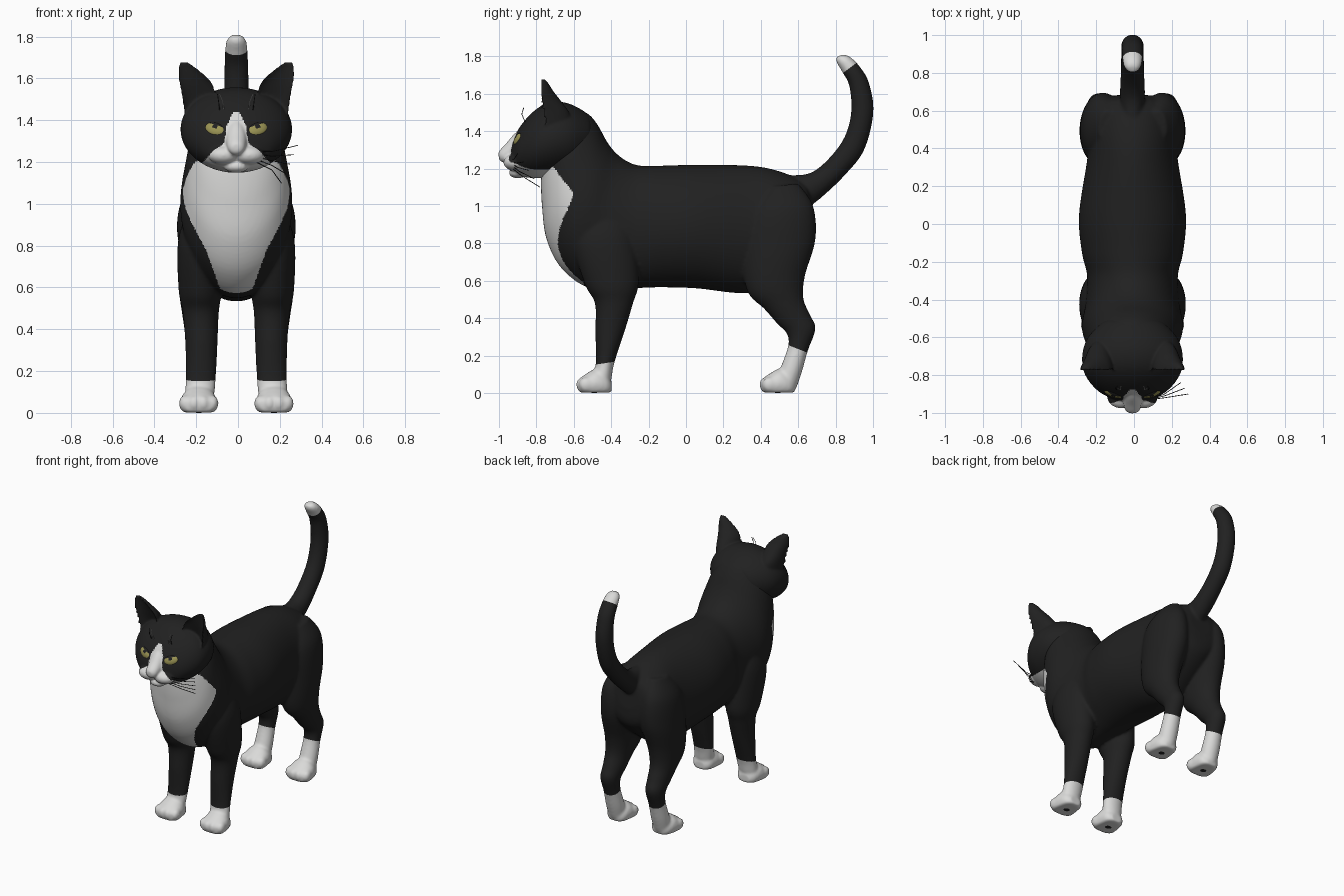
import bpy, bmesh, math
from mathutils import Vector, Quaternion
from mathutils.bvhtree import BVHTree

if "Cube" in bpy.data.objects:
    bpy.data.objects.remove(bpy.data.objects["Cube"], do_unlink=True)


def material(name, rgb):
    m = bpy.data.materials.new(name)
    m.use_nodes = True
    m.diffuse_color = (*rgb, 1)
    bsdf = m.node_tree.nodes["Principled BSDF"]
    bsdf.inputs["Base Color"].default_value = (*rgb, 1)
    bsdf.inputs["Roughness"].default_value = 0.8
    return m


COAT = material("black fur", (0.015, 0.015, 0.015))
WHITE = material("white fur", (0.70, 0.70, 0.69))
EYE = material("olive eye", (0.33, 0.30, 0.09))
NOSE = material("tan nose", (0.45, 0.38, 0.17))
made = []


def lerp_table(table, v):
    """Piecewise linear lookup, zero outside the table."""
    for (a, fa), (b, fb) in zip(table, table[1:]):
        if a <= v <= b:
            return fa + (fb - fa) * (v - a) / (b - a)
    return 0


def spline(rows, steps):
    """Catmull-Rom interpolation of section rows."""
    pts = [rows[0]] + rows + [rows[-1]]
    out = []
    for p0, p1, p2, p3 in zip(pts, pts[1:], pts[2:], pts[3:]):
        for i in range(steps):
            t = i / steps
            out.append([b + 0.5 * t * (c - a + t * (2 * a - 5 * b + 4 * c - d + t * (3 * (b - c) + d - a)))
                        for a, b, c, d in zip(p0, p1, p2, p3)])
    return out + [rows[-1]]


def finish(name, bm, mats=(), rule=None):
    for f in bm.faces:
        f.smooth = True
        f.material_index = int(rule(f.calc_center_median())) if rule else 0
    me = bpy.data.meshes.new(name)
    bm.to_mesh(me)
    bm.free()
    for m in mats:
        me.materials.append(m)
    ob = bpy.data.objects.new(name, me)
    bpy.context.collection.objects.link(ob)
    made.append(ob)
    return ob


def loft(name, rows, side=1, scoop=1, floor=None, seg=40, steps=6):
    """Elliptical sections: upper/back (y, z), lower/front (y, z), half width, centre x."""
    bm = bmesh.new()
    rings = []
    for ty, tz, by, bz, w, cx in spline([(*r, 0)[:6] for r in rows], steps):
        ring = []
        for i in range(seg):
            a = math.tau * i / seg
            s = math.sin(a)
            s *= scoop if s < 0 else 1
            z = (tz + bz) / 2 + s * (tz - bz) / 2
            if floor is not None:
                z = max(z, floor)
            ring.append(bm.verts.new((side * (cx + w * math.cos(a)), (ty + by) / 2 + s * (ty - by) / 2, z)))
        rings.append(ring)
    for r, q in zip(rings, rings[1:]):
        for i in range(seg):
            j = (i + 1) % seg
            bm.faces.new((r[i], r[j], q[j], q[i]))
    bm.faces.new(rings[0])
    bm.faces.new(rings[-1])
    bmesh.ops.recalc_face_normals(bm, faces=bm.faces)
    return finish(name, bm)


def ball(name, loc, radii, mats=(), rule=None, rot=None):
    bm = bmesh.new()
    bmesh.ops.create_uvsphere(bm, u_segments=24, v_segments=16, radius=1)
    for v in bm.verts:
        v.co = Vector(a * b for a, b in zip(v.co, radii))
    ob = finish(name, bm, mats, rule)
    ob.location = loc
    if rot:
        ob.rotation_mode = 'QUATERNION'
        ob.rotation_quaternion = rot
    return ob


def fuse(name, parts, voxel, rule, cuts=()):
    """Blend overlapping parts into one smooth skin, then colour it by rule and by plane cuts."""
    bm = bmesh.new()
    for p in parts:
        p.data.transform(p.matrix_basis)
        bm.from_mesh(p.data)
        made.remove(p)
        bpy.data.objects.remove(p, do_unlink=True)
    blend = finish(name + "_blend", bm)
    remesh = blend.modifiers.new("skin", 'REMESH')
    remesh.mode = 'VOXEL'
    remesh.voxel_size = voxel
    relax = blend.modifiers.new("relax", 'SMOOTH')
    relax.factor, relax.iterations = 0.5, 7
    bpy.context.view_layer.update()
    bm = bmesh.new()
    bm.from_mesh(blend.evaluated_get(bpy.context.evaluated_depsgraph_get()).data)
    made.remove(blend)
    bpy.data.objects.remove(blend, do_unlink=True)
    for co, no, region in cuts:
        faces = [f for f in bm.faces if region(f.calc_center_median())]
        edges = {e for f in faces for e in f.edges}
        verts = {v for f in faces for v in f.verts}
        bmesh.ops.bisect_plane(bm, geom=[*verts, *edges, *faces], plane_co=co, plane_no=no)
    return finish(name, bm, [COAT, WHITE], lambda c: rule(c) or any(
        region(c) and (c - Vector(co)).dot(Vector(no)) > 0 for co, no, region in cuts))


def strand(name, pts, mat):
    cu = bpy.data.curves.new(name, 'CURVE')
    cu.dimensions = '3D'
    cu.bevel_depth = 0.002
    cu.bevel_resolution = 1
    sp = cu.splines.new('POLY')
    sp.points.add(len(pts) - 1)
    for p, co in zip(sp.points, pts):
        p.co = (*co, 1)
    cu.materials.append(mat)
    made.append(bpy.data.objects.new(name, cu))
    bpy.context.collection.objects.link(made[-1])


# Torso and neck
body_parts = [loft("torso", [
    (.665, 1.06, .685, .9, .09), (.63, 1.125, .665, .77, .175), (.5, 1.185, .5, .62, .225),
    (.34, 1.215, .34, .535, .24), (.05, 1.22, .05, .56, .283), (-.15, 1.215, -.15, .565, .268),
    (-.27, 1.22, -.28, .56, .24), (-.36, 1.27, -.5, .555, .25), (-.42, 1.34, -.66, .66, .268),
    (-.47, 1.43, -.745, .82, .25), (-.52, 1.49, -.77, 1.0, .225), (-.58, 1.51, -.775, 1.13, .185),
    (-.64, 1.48, -.77, 1.2, .12)], seg=64)]

# Tail
body_parts.append(loft("tail", [
    (.56, 1.165, .64, .98, .06), (.66, 1.175, .73, 1.05, .066), (.75, 1.24, .85, 1.165, .062),
    (.843, 1.36, .953, 1.3, .06), (.883, 1.5, 1.002, 1.5, .059), (.873, 1.64, .978, 1.66, .057),
    (.836, 1.715, .928, 1.747, .054), (.805, 1.768, .88, 1.795, .046), (.802, 1.795, .842, 1.812, .026)]))

# Head, nose bridge and chin
head_parts = [
    loft("skull", [
        (-.5, 1.43, -.5, 1.31, .1), (-.52, 1.485, -.52, 1.25, .16), (-.6, 1.537, -.6, 1.19, .235),
        (-.68, 1.557, -.68, 1.165, .264), (-.76, 1.542, -.77, 1.15, .262), (-.83, 1.492, -.83, 1.15, .232),
        (-.89, 1.42, -.885, 1.16, .178), (-.92, 1.36, -.915, 1.175, .122), (-.937, 1.31, -.932, 1.21, .07)],
        seg=64),
    loft("nose_bridge", [
        (-.86, 1.43, -.86, 1.2, .05), (-.918, 1.385, -.91, 1.22, .052), (-.963, 1.333, -.958, 1.23, .046),
        (-.992, 1.302, -.985, 1.235, .036), (-1.003, 1.285, -1.0, 1.25, .018)]),
    ball("chin", (0, -.9, 1.178), (.058, .047, .03))]

for side in (1, -1):
    # Dished ear and whisker pad
    head_parts += [loft("ear", [
        (-.61, 1.43, -.92, 1.43, .078, .17), (-.625, 1.5, -.93, 1.5, .08, .178),
        (-.675, 1.57, -.89, 1.56, .08, .19), (-.71, 1.615, -.855, 1.605, .066, .212),
        (-.735, 1.655, -.83, 1.65, .04, .236), (-.755, 1.678, -.81, 1.676, .02, .25)],
        side=side, scoop=-.35),
        ball("whisker_pad", (side * .06, -.912, 1.233), (.075, .064, .046))]

    # Foreleg
    body_parts.append(loft("foreleg", [
        (-.35, 1.0, -.55, 1.0, .05, .17), (-.28, .85, -.6, .8, .098, .18),
        (-.253, .6, -.54, .58, .102, .174), (-.283, .48, -.487, .48, .086, .17),
        (-.328, .33, -.485, .33, .077, .167), (-.382, .165, -.482, .165, .072, .17),
        (-.398, .08, -.5, .09, .07, .176), (-.41, .03, -.5, .03, .06, .178)], side=side))

    # Hind leg
    body_parts.append(loft("hind_leg", [
        (.6, 1.12, .42, 1.1, .05, .13), (.68, 1.0, .33, .96, .105, .155),
        (.692, .82, .3, .72, .122, .158), (.637, .63, .33, .54, .102, .172),
        (.627, .51, .418, .45, .082, .178), (.662, .42, .488, .37, .07, .178),
        (.693, .345, .537, .32, .062, .18), (.653, .23, .547, .255, .057, .18),
        (.622, .12, .5, .12, .062, .18), (.592, .03, .47, .04, .06, .18)], side=side))

    # Paws with four toes
    for y in (-.588, .392):
        body_parts.append(loft("paw", [
            (y + .19, .06, y + .19, .0, .04, .178), (y + .165, .1, y + .165, -.02, .07, .178),
            (y + .11, .13, y + .11, -.03, .086, .18), (y + .05, .1, y + .05, -.03, .086, .18),
            (y + .016, .075, y + .016, 0, .065, .18)], side=side, floor=.002))
        for off in (-1.5, -.5, .5, 1.5):
            body_parts.append(ball("toe", (side * .18 + off * .044, y + .036 + .008 * off * off, .045),
                                   (.029, .039, .04)))

# Body skin with white bib, socks and tail tip
BIB_WIDTH = [(.555, .06), (.62, .088), (.78, .145), (.9, .21), (1.04, .27), (1.14, .25), (1.25, .2)]
BIB_BACK = [(.5, -.52), (.62, -.56), (.68, -.64), (.8, -.685), (.95, -.645), (1.07, -.6), (1.13, -.65), (1.25, -.74)]
fuse("body", body_parts, .0095,
     lambda c: abs(c.x) < lerp_table(BIB_WIDTH, c.z) and c.y < lerp_table(BIB_BACK, c.z),
     [((0, -.43, .16), (0, .15, -1), lambda c: c.z < .4 and c.y < 0),
      ((0, .6, .235), (0, -.35, -.9), lambda c: c.z < .4 and c.y > .2),
      ((0, .865, 1.73), (0, -.6, .8), lambda c: c.z > 1.6)])

# Head skin with white blaze, muzzle and jaw
BLAZE = [(1.1, .2), (1.17, .2), (1.2, .16), (1.225, .135), (1.25, .115), (1.29, .058), (1.37, .047), (1.44, .015)]
head = fuse("head", head_parts, .0065,
            lambda c: c.y < -.7 and abs(c.x) < lerp_table(BLAZE, c.z))
surface = BVHTree.FromPolygons([v.co for v in head.data.vertices],
                               [p.vertices[:] for p in head.data.polygons])
ball("nose", (0, -.986, 1.272), (.026, .015, .013), [NOSE])

for side, label in ((1, "left"), (-1, "right")):
    # Eye seated in the face, slanting up and outward
    hit, normal, _, _ = surface.ray_cast(Vector((side * .104, -2, 1.36)), Vector((0, 1, 0)))
    turn = (-normal).to_track_quat('Y', 'Z') @ Quaternion((0, 1, 0), -.3 * side)
    ball(label + "_eye", hit - normal * .008, (.05, .016, .032), [EYE, COAT], rot=turn,
         rule=lambda c: c.z > .017 or (abs(c.x) < .008 and c.z > 0))

    # Brow whiskers
    for k, mat in enumerate((WHITE, COAT)):
        strand(label + "_brow_whisker", [(side * (.06 + .02 * k), -.86, 1.45),
               (side * (.065 + .02 * k), -.878, 1.49), (side * (.08 + .01 * k), -.868, 1.525)], mat)

    # Sole pads
    for end, y in (("front", -.49), ("hind", .49)):
        ball(f"{label}_{end}_pad", (side * .18, y, .006), (.03, .025, .006), [COAT])

# Cheek whiskers, sweeping out on the left
for k in range(5):
    strand("whisker", [(.09, -.93, 1.25 - .012 * k), (.17, -.92 + .01 * k, 1.25 - .022 * k),
                       (.295 - .02 * k, -.9 + .03 * k, 1.28 - .045 * k)], COAT)

# Centre the model, whiskers included
for ob in made:
    ob.location.x -= .008
